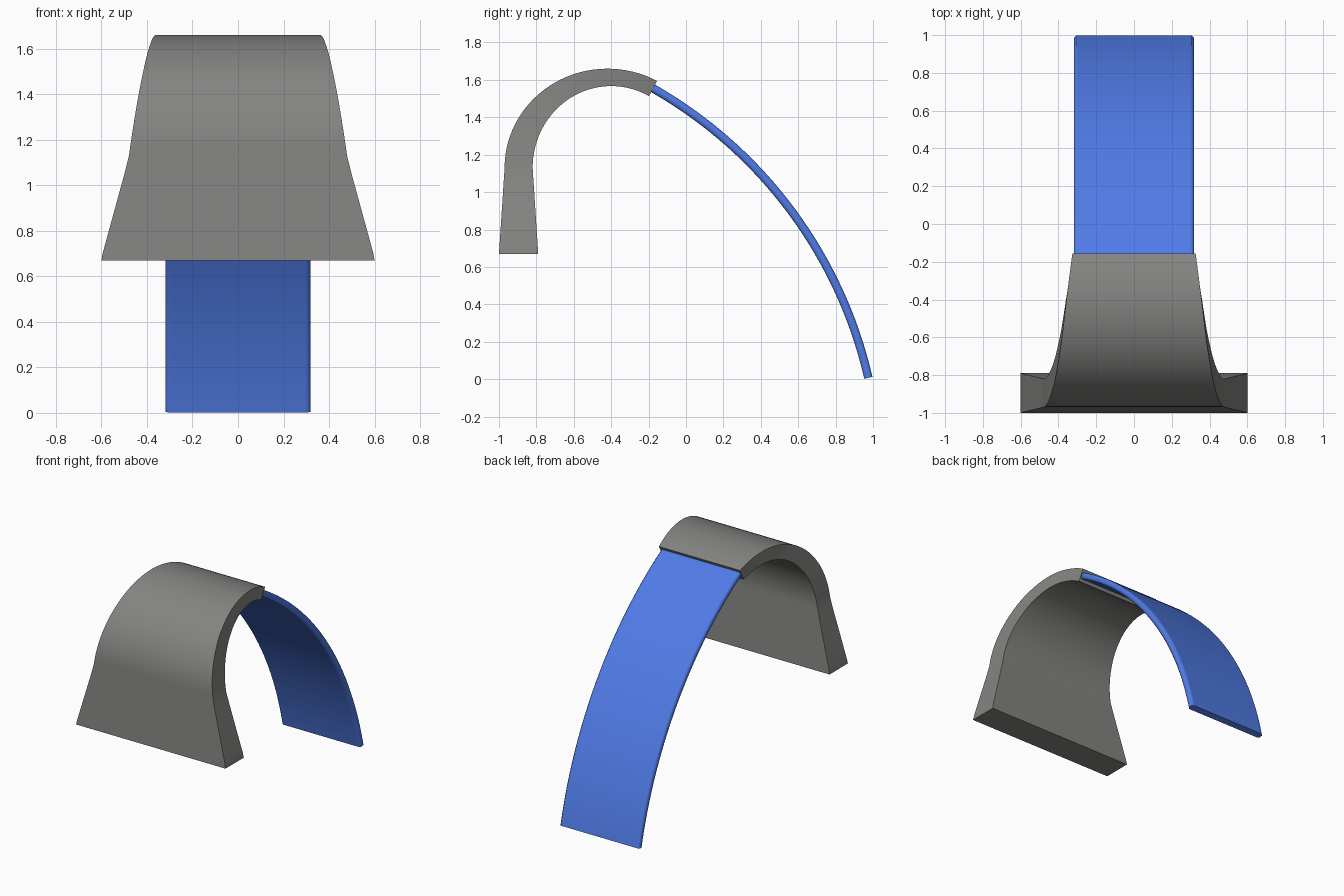
import bpy, bmesh
from math import sin, cos, radians, pi, atan2, hypot

if "Cube" in bpy.data.objects:
    bpy.data.objects.remove(bpy.data.objects["Cube"])


def loft(name, rings, color, angle):
    """Skin a list of closed rings, cap both ends and colour the result."""
    bm = bmesh.new()
    vs = [[bm.verts.new(p) for p in r] for r in rings]
    n = len(rings[0])
    for a, b in zip(vs, vs[1:]):
        for i in range(n):
            j = (i + 1) % n
            bm.faces.new((a[i], a[j], b[j], b[i]))
    bm.faces.new(vs[0])
    bm.faces.new(vs[-1])
    bmesh.ops.recalc_face_normals(bm, faces=bm.faces)
    me = bpy.data.meshes.new(name)
    bm.to_mesh(me)
    bm.free()
    ob = bpy.data.objects.new(name, me)
    bpy.context.collection.objects.link(ob)
    mat = bpy.data.materials.new(name + "_color")
    mat.diffuse_color = color
    mat.use_nodes = True
    mat.node_tree.nodes["Principled BSDF"].inputs["Base Color"].default_value = mat.diffuse_color
    me.materials.append(mat)
    bpy.context.view_layer.objects.active = ob
    ob.select_set(True)
    bpy.ops.object.shade_smooth_by_angle(angle=radians(angle))
    ob.select_set(False)


def lerp_table(table, x):
    for (x0, y0), (x1, y1) in zip(table, table[1:]):
        if x <= x1:
            return y0 + (y1 - y0) * (x - x0) / (x1 - x0)
    return table[-1][1]


# Grey hooked body: outer and inner side profiles, width tapering along the path
widths = [(0, .60), (.07, .594), (.8, .502), (.9, .49), (1, .479), (1.1, .467),
          (1.25, .448), (1.5, .415), (1.75, .385), (2, .36), (2.32, .326)]
rings = []
for s in [0, .035, .07, .3, .55, .8, .9] + [1 + 1.32 * i / 32 for i in range(33)]:
    w = lerp_table(widths, s)
    if s < 1:
        z = .67 + .46 * s
        outer = (-1 + .03 * s, z)
        inner = (-.79 - .03 * s, z)
    else:
        t = (s - 1) * pi / 2
        outer = (-.42 - .55 * cos(t), 1.13 + .53 * sin(t))
        inner = (-.40 - .42 * cos(t), 1.13 + .437 * sin(t))
    rings.append([(-w, *outer), (w, *outer), (w, *inner), (-w, *inner)])
loft("hooked_body", rings, (.23, .23, .22, 1), 35)

# Blue curved panel: soft-edged flat section swept along a circular arc
y0, z0, y1, z1 = -.20, 1.568, .975, .007
chord, half = hypot(y1 - y0, z1 - z0), radians(24)
reach = chord / 2 / sin(half)
cy = (y0 + y1) / 2 - reach * cos(half) * (z0 - z1) / chord
cz = (z0 + z1) / 2 - reach * cos(half) * (y1 - y0) / chord
a0, a1 = atan2(z0 - cz, y0 - cy), atan2(z1 - cz, y1 - cy)
W, T, C = .318, .0225, .012
right_edge = [(W - 2 * C, T), (W - C, T), (W, T - C),
              (W, C - T), (W - C, -T), (W - 2 * C, -T)]
section = right_edge + [(-x, d) for x, d in reversed(right_edge)]
rings = []
for i in range(41):
    a = a0 + (a1 - a0) * i / 40
    rings.append([(x, cy + (reach + d) * cos(a), cz + (reach + d) * sin(a))
                  for x, d in section])
loft("curved_panel", rings, (.08, .2, .8, 1), 50)
